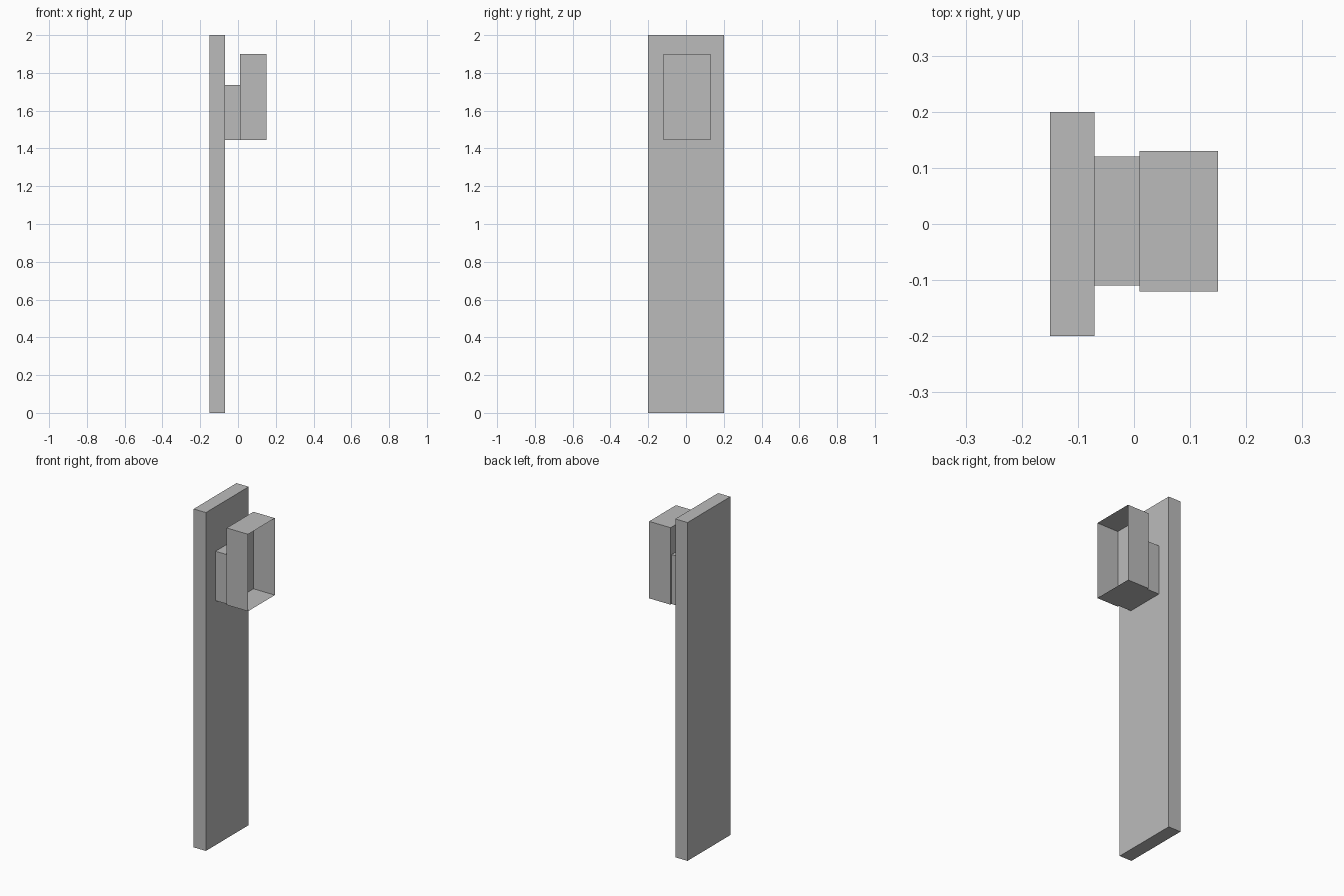
import bpy
import bmesh
from mathutils import Vector

cube = bpy.data.objects.get("Cube")
if cube:
    bpy.data.objects.remove(cube, do_unlink=True)

# Single plain grey finish
grey = bpy.data.materials.new("plain_grey")
grey.use_nodes = True
colour = (0.5, 0.5, 0.5, 1)
grey.diffuse_color = colour
grey.node_tree.nodes["Principled BSDF"].inputs["Base Color"].default_value = colour


def box(name, low, high, open_side=None):
    """Box between two corners, optionally without the face on one side."""
    low, high = Vector(low), Vector(high)
    bm = bmesh.new()
    bmesh.ops.create_cube(bm, size=1)
    bmesh.ops.scale(bm, vec=high - low, verts=bm.verts)
    bmesh.ops.translate(bm, vec=(low + high) / 2, verts=bm.verts)
    if open_side:
        bm.normal_update()
        lid = [f for f in bm.faces if f.normal.dot(Vector(open_side)) > 0.9]
        bmesh.ops.delete(bm, geom=lid, context='FACES')
    mesh = bpy.data.meshes.new(name)
    bm.to_mesh(mesh)
    bm.free()
    mesh.materials.append(grey)
    obj = bpy.data.objects.new(name, mesh)
    bpy.context.collection.objects.link(obj)
    return obj


# Tall upright board
box("back_board", (-0.15, -0.2, 0), (-0.07, 0.2, 2))

# Block joining the holder to the board
box("mount_block", (-0.07, -0.11, 1.445), (0.01, 0.12, 1.737))

# Thin-walled holder, open on the side away from the board
box("open_holder", (0.01, -0.12, 1.445), (0.15, 0.13, 1.9), open_side=(1, 0, 0))
